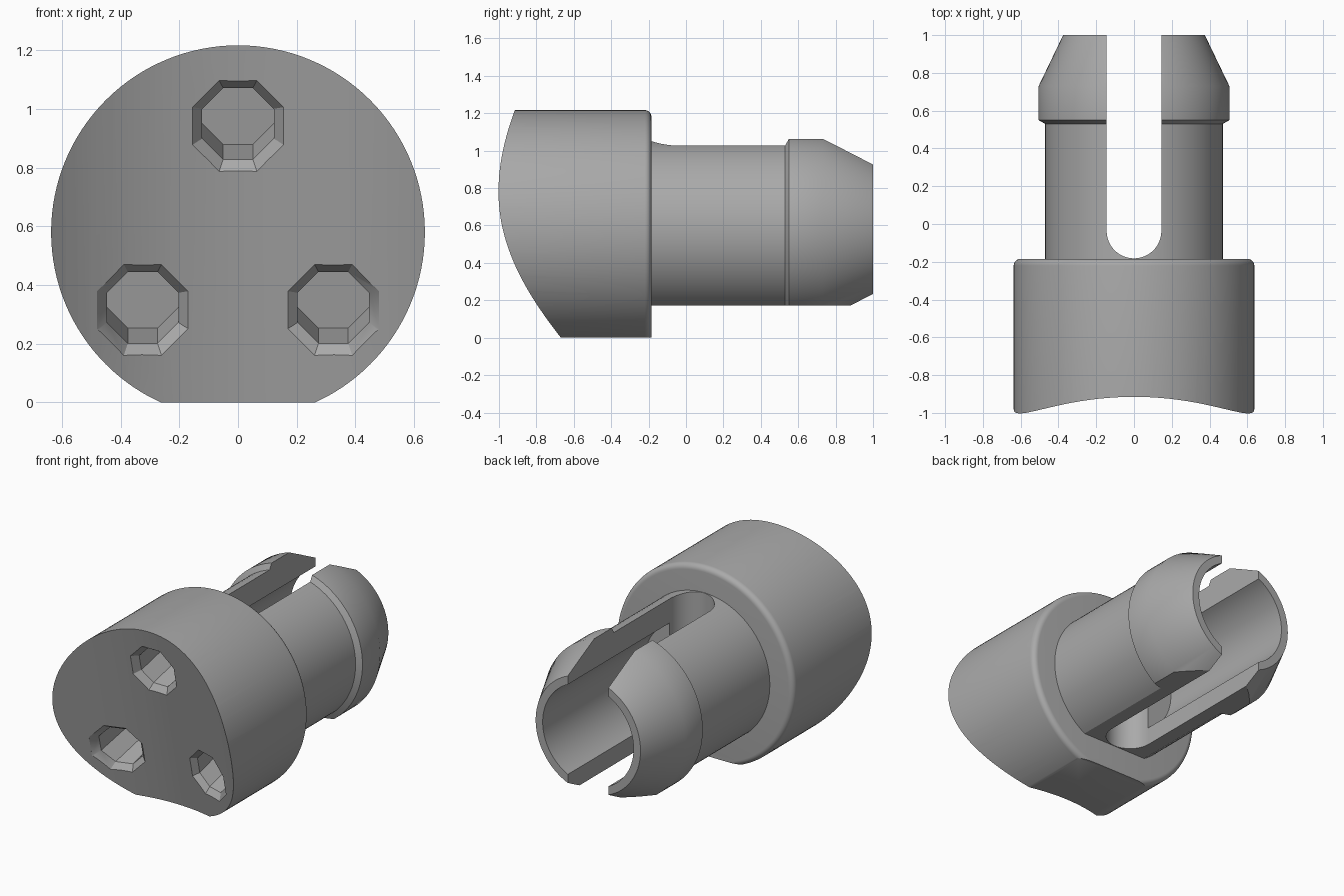
import bpy, bmesh, math
from mathutils import Matrix, Vector

cube = bpy.data.objects.get("Cube")
if cube:
    bpy.data.objects.remove(cube, do_unlink=True)

AXIS_Z = 0.58      # height of the turning axis
SLOPE = 0.23       # backward lean of the saddle face
SADDLE_R = 1.09
LEAN = math.sqrt(1 + SLOPE ** 2)

grey = bpy.data.materials.new("plain grey")
grey.use_nodes = True
grey.diffuse_color = (0.4, 0.4, 0.4, 1)
bsdf = next(n for n in grey.node_tree.nodes if n.type == 'BSDF_PRINCIPLED')
bsdf.inputs["Base Color"].default_value = (0.4, 0.4, 0.4, 1)


def finish(name, bm):
    bmesh.ops.recalc_face_normals(bm, faces=bm.faces)
    mesh = bpy.data.meshes.new(name)
    bm.to_mesh(mesh)
    bm.free()
    mesh.materials.append(grey)
    obj = bpy.data.objects.new(name, mesh)
    bpy.context.collection.objects.link(obj)
    return obj


def loft(name, rings):
    """Closed solid through rings of equal point count."""
    bm = bmesh.new()
    loops = [[bm.verts.new(p) for p in ring] for ring in rings]
    n = len(loops[0])
    for a, b in zip(loops, loops[1:]):
        for i in range(n):
            j = (i + 1) % n
            bm.faces.new((a[i], a[j], b[j], b[i]))
    bm.faces.new(loops[0])
    bm.faces.new(loops[-1])
    return finish(name, bm)


def turn(name, profile, sides=96):
    """Lathe (radius, y) pairs around the lengthwise axis."""
    angles = [2 * math.pi * i / sides for i in range(sides)]
    return loft(name, [[(r * math.cos(a), y, AXIS_Z + r * math.sin(a))
                        for a in angles] for r, y in profile])


def block(name, low, high):
    low, high = Vector(low), Vector(high)
    bm = bmesh.new()
    bmesh.ops.create_cube(bm, size=1, matrix=Matrix.Translation((low + high) / 2)
                          @ Matrix.Diagonal((*(high - low), 1)))
    return finish(name, bm)


def cut(obj, cutters):
    bpy.ops.object.select_all(action='DESELECT')
    bpy.context.view_layer.objects.active = obj
    obj.select_set(True)
    for c in cutters:
        c.hide_render = True
        mod = obj.modifiers.new("cut", 'BOOLEAN')
        mod.operation = 'DIFFERENCE'
        mod.solver = 'EXACT'
        mod.object = c
        bpy.ops.object.modifier_apply(modifier=mod.name)
        bpy.data.objects.remove(c, do_unlink=True)
    bpy.ops.object.shade_smooth_by_angle(angle=math.radians(30))


def face_y(x, z):
    """Depth of the saddle face at a point."""
    sag = SADDLE_R - math.sqrt(SADDLE_R ** 2 - x * x)
    return -0.915 + SLOPE * (1.217 - z) - sag * LEAN


def socket(x, z):
    """Chamfered octagonal recess, square to the leaning face."""
    def ring(apothem, depth, flat=False):
        points = []
        for i in range(8):
            a = math.pi / 8 + i * math.pi / 4
            r = apothem / math.cos(math.pi / 8)
            px, pz = x + r * math.cos(a), z + r * math.sin(a)
            y = face_y(x, z) - SLOPE * (pz - z) if flat else face_y(px, pz)
            points.append((px, y + depth, pz + SLOPE * depth))
        return points
    return loft("socket_cutter", [ring(0.155, -0.1), ring(0.155, 0),
                                  ring(0.122, 0.035), ring(0.122, 0.26, True)])


# Head: round body with a filleted back rim
R, BACK, F = 0.637, -0.185, 0.035
fillet = [(R - F + F * math.cos(t * math.pi / 12), BACK - F + F * math.sin(t * math.pi / 12))
          for t in range(7)]
head = turn("head", [(R, -1.15)] + fillet, 128)

# Saddle face: large leaning cylinder
bm = bmesh.new()
axis = Vector((0, -SLOPE, 1))
place = Matrix.Translation((0, -0.915 - SADDLE_R * LEAN, 1.217)) \
    @ axis.to_track_quat('Z', 'Y').to_matrix().to_4x4()
bmesh.ops.create_cone(bm, cap_ends=True, segments=144, radius1=SADDLE_R,
                      radius2=SADDLE_R, depth=6, matrix=place)
saddle = finish("saddle_cutter", bm)

head_flat = block("head_flat_cutter", (-1, -2, -1), (1, 1, 0))
sockets = [socket(x, z) for x, z in ((0, 0.942), (-0.325, 0.315), (0.325, 0.315))]
cut(head, [saddle, head_flat] + sockets)

# Shaft: hollow stem with a tapered snap collar
BORE, BORE_END = 0.325, -0.04
shaft = turn("split_shaft", [(0.47, -0.2), (0.47, 0.53), (0.505, 0.55), (0.505, 0.73),
                             (0.375, 1), (BORE, 1), (BORE, BORE_END)])

# Slot: round-ended cut straight through the stem
W = 0.145
outline = [(W * math.cos(a), BACK + 0.003 + W + W * math.sin(a))
           for a in (math.pi + math.pi * i / 24 for i in range(25))]
outline += [(W, 1.2), (-W, 1.2)]
slot = loft("slot_cutter", [[(x, y, z) for x, y in outline] for z in (-0.5, 1.6)])
shaft_flat = block("shaft_flat_cutter", (-1, -1, -1), (1, 2, 0.173))
cut(shaft, [slot, shaft_flat])
